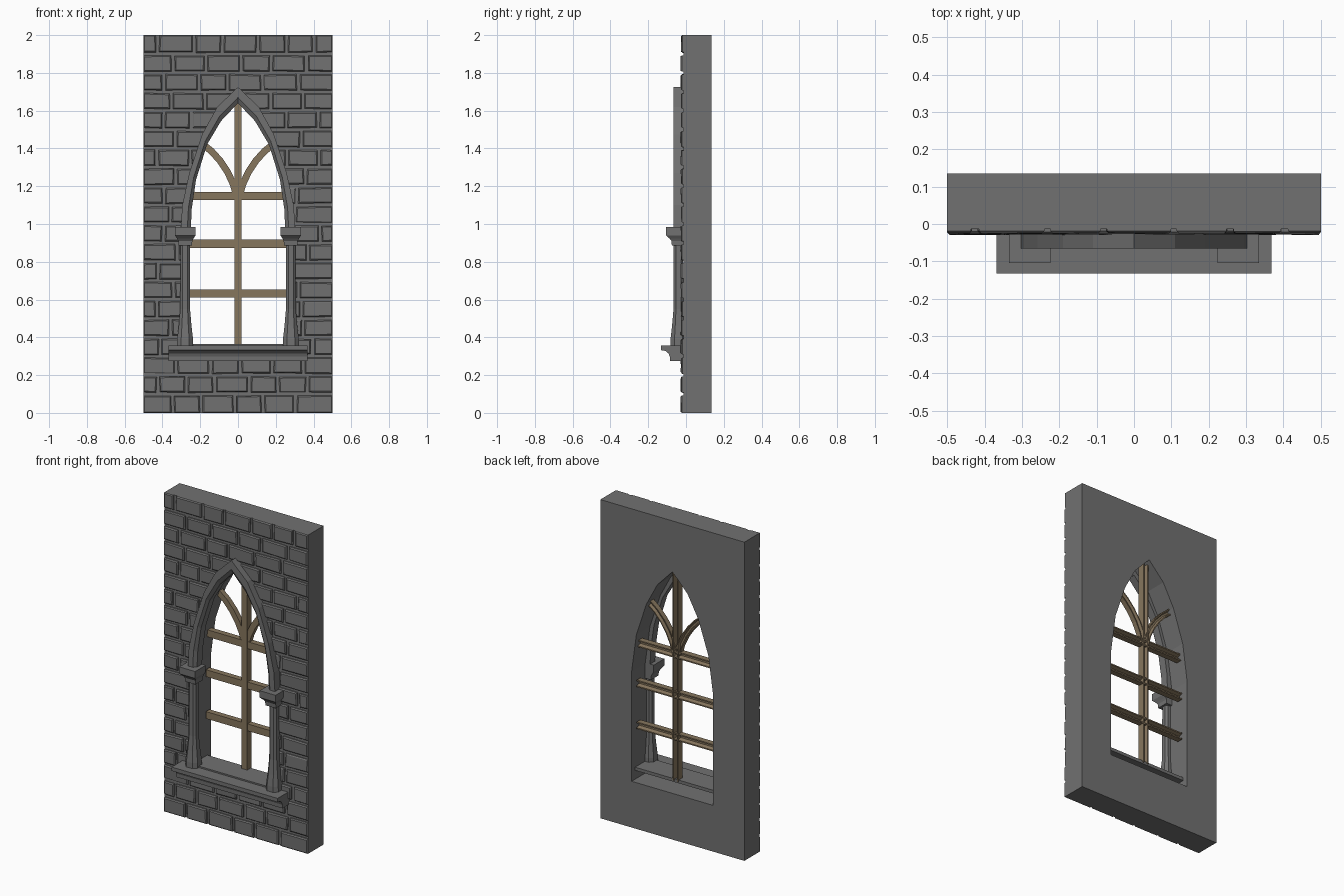
import bpy, bmesh, math, random
from mathutils import Vector

if "Cube" in bpy.data.objects:
    bpy.data.objects.remove(bpy.data.objects["Cube"])

random.seed(7)


def material(name, rgb):
    m = bpy.data.materials.new(name)
    m.diffuse_color = (*rgb, 1)
    m.use_nodes = True
    m.node_tree.nodes["Principled BSDF"].inputs["Base Color"].default_value = m.diffuse_color
    return m


STONE = material("grey_stone", (0.165, 0.165, 0.165))
WOOD = material("brown_wood", (0.24, 0.18, 0.11))


def add_loft(bm, rings):
    """Skin a list of equal-length point rings and cap both ends."""
    vs = [[bm.verts.new(p) for p in r] for r in rings]
    n = len(vs[0])
    for a, b in zip(vs, vs[1:]):
        for i in range(n):
            j = (i + 1) % n
            bm.faces.new((a[i], a[j], b[j], b[i]))
    bm.faces.new(vs[0][::-1])
    bm.faces.new(vs[-1])


def finish(name, bm, mat):
    bmesh.ops.recalc_face_normals(bm, faces=bm.faces)
    me = bpy.data.meshes.new(name)
    bm.to_mesh(me)
    bm.free()
    me.materials.append(mat)
    ob = bpy.data.objects.new(name, me)
    bpy.context.collection.objects.link(ob)
    return ob


def loft(name, rings, mat):
    bm = bmesh.new()
    add_loft(bm, rings)
    return finish(name, bm, mat)


def box(name, x0, x1, y0, y1, z0, z1, mat):
    return loft(name, [[(x0, y0, z), (x1, y0, z), (x1, y1, z), (x0, y1, z)] for z in (z0, z1)], mat)


def sweep(name, path, profile, mat):
    """Sweep a (sideways, y) profile along an xz path."""
    pts = [Vector(p) for p in path]
    rings = []
    for i, p in enumerate(pts):
        t = (pts[min(i + 1, len(pts) - 1)] - pts[max(i - 1, 0)]).normalized()
        side = Vector((t.y, -t.x))
        rings.append([(p.x + side.x * s, y, p.y + side.y * s) for s, y in profile])
    return loft(name, rings, mat)


def mirrored(half):
    """Right-hand points up to the apex, continued down the left side."""
    return half + [(-x, z) for x, z in half[-2::-1]]


# wall slab
wall = box("wall", -0.5, 0.5, -0.013, 0.135, 0, 2, STONE)

# irregular stone courses on the front
bm = bmesh.new()
ROWS, GAP = 20, 0.006
H = 2 / ROWS
for r in range(ROWS):
    z0, z1 = r * H, (r + 1) * H
    xs = [-0.5]
    x = -0.5 + (0.09 if r % 2 else 0.16) + random.uniform(-0.02, 0.02)
    while x < 0.44:
        xs.append(x)
        x += random.uniform(0.145, 0.195)
    xs.append(0.5)
    for a, b in zip(xs, xs[1:]):
        j = lambda s=0.005: random.uniform(-s, s)
        l = 0 if a == -0.5 else GAP
        rr = 0 if b == 0.5 else GAP
        lo = 0 if r == 0 else GAP
        hi = 0 if r == ROWS - 1 else GAP
        base = [(a + l + (abs(j()) if l else 0), z0 + lo + abs(j())*(lo > 0)),
                (b - rr - (abs(j()) if rr else 0), z0 + lo + abs(j())*(lo > 0)),
                (b - rr - (abs(j()) if rr else 0), z1 - hi - abs(j())*(hi > 0)),
                (a + l + (abs(j()) if l else 0), z1 - hi - abs(j())*(hi > 0))]
        cx, cz = (a + b) / 2, (z0 + z1) / 2
        y = -0.026 + j(0.002)
        rings = [[(px, -0.005, pz) for px, pz in base],
                 [(px, y + 0.006, pz) for px, pz in base],
                 [(px + math.copysign(0.006, cx - px), y + j(0.002),
                   pz + math.copysign(0.006, cz - pz)) for px, pz in base]]
        add_loft(bm, rings)
bricks = finish("front_stones", bm, STONE)

# pointed opening cut through wall and stones
hole = mirrored([(0.283, 0.29), (0.283, 0.98), (0.25, 1.22), (0.18, 1.43), (0.105, 1.57), (0, 1.68)])
cutter = loft("opening_cutter", [[(x, y, z) for x, z in hole] for y in (-0.3, 0.3)], STONE)
cutter.hide_render = True
for ob in (wall, bricks):
    mod = ob.modifiers.new("opening", 'BOOLEAN')
    mod.operation, mod.solver, mod.object = 'DIFFERENCE', 'EXACT', cutter
    bpy.context.view_layer.objects.active = ob
    bpy.ops.object.modifier_apply(modifier=mod.name)
bpy.data.objects.remove(cutter)

# arch moulding: outer and inner curves joined by a chamfered section
outer = mirrored([(0.303, 0.97), (0.295, 1.10), (0.258, 1.27), (0.19, 1.475), (0.11, 1.62), (0, 1.725)])
inner = mirrored([(0.25, 0.97), (0.245, 1.08), (0.222, 1.235), (0.164, 1.42), (0.09, 1.545), (0, 1.64)])
section = [(0, 0.0), (0, -0.066), (0.65, -0.066), (1, -0.05), (1, 0.0)]
loft("arch_moulding", [[(o[0] + (i[0] - o[0]) * t, y, o[1] + (i[1] - o[1]) * t) for t, y in section]
                       for o, i in zip(outer, inner)], STONE)

# sill with cove underneath, and the ledge running into the opening
sill = [(-0.133, 0.356), (-0.133, 0.332), (-0.108, 0.328), (-0.093, 0.315),
        (-0.086, 0.298), (-0.085, 0.275), (0.0, 0.275), (0.0, 0.356)]
loft("sill", [[(x, y, z) for y, z in sill] for x in (-0.368, 0.368)], STONE)
box("sill_ledge", -0.284, 0.284, -0.05, 0.10, 0.345, 0.365, STONE)

# columns with flared bases and square capitals
for s, side in ((-1, "left"), (1, "right")):
    rings = []
    for z, h in ((0.35, 0.043), (0.39, 0.042), (0.46, 0.034), (0.55, 0.026), (0.90, 0.025)):
        c = h * 0.5
        oct_ = [(h, c), (c, h), (-c, h), (-h, c), (-h, -c), (-c, -h), (c, -h), (h, -c)]
        rings.append([(s * 0.28 + u, -0.04 + v, z) for u, v in oct_])
    loft(side + "_column", rings, STONE)
    rings = []
    for z, h, front in ((0.885, 0.036, -0.075), (0.91, 0.037, -0.077), (0.922, 0.043, -0.086),
                        (0.94, 0.055, -0.105), (0.983, 0.055, -0.105)):
        x = s * 0.279
        rings.append([(x - h, front, z), (x + h, front, z), (x + h, 0, z), (x - h, 0, z)])
    loft(side + "_capital", rings, STONE)


# window bars, grooved along the back
def bar_profile(w, y0=0.067, y1=0.103):
    return [(-w, y0), (w, y0), (w, y1), (w * 0.65, y1), (w * 0.3, y0 + 0.014),
            (-w * 0.3, y0 + 0.014), (-w * 0.65, y1), (-w, y1)]


sweep("mullion", [(0, 0.355), (0, 1.665)], bar_profile(0.019, 0.064, 0.106), WOOD)
for k, z in enumerate((0.632, 0.895, 1.148)):
    sweep("crossbar_%d" % (k + 1), [(-0.27, z), (0.27, z)], bar_profile(0.022), WOOD)
curve = [(0.008, 1.15), (0.025, 1.21), (0.055, 1.275), (0.095, 1.335), (0.14, 1.385), (0.19, 1.425)]
for s, side in ((-1, "left"), (1, "right")):
    sweep(side + "_curved_bar", [(s * x, z) for x, z in curve], bar_profile(0.018, 0.069, 0.101), WOOD)
